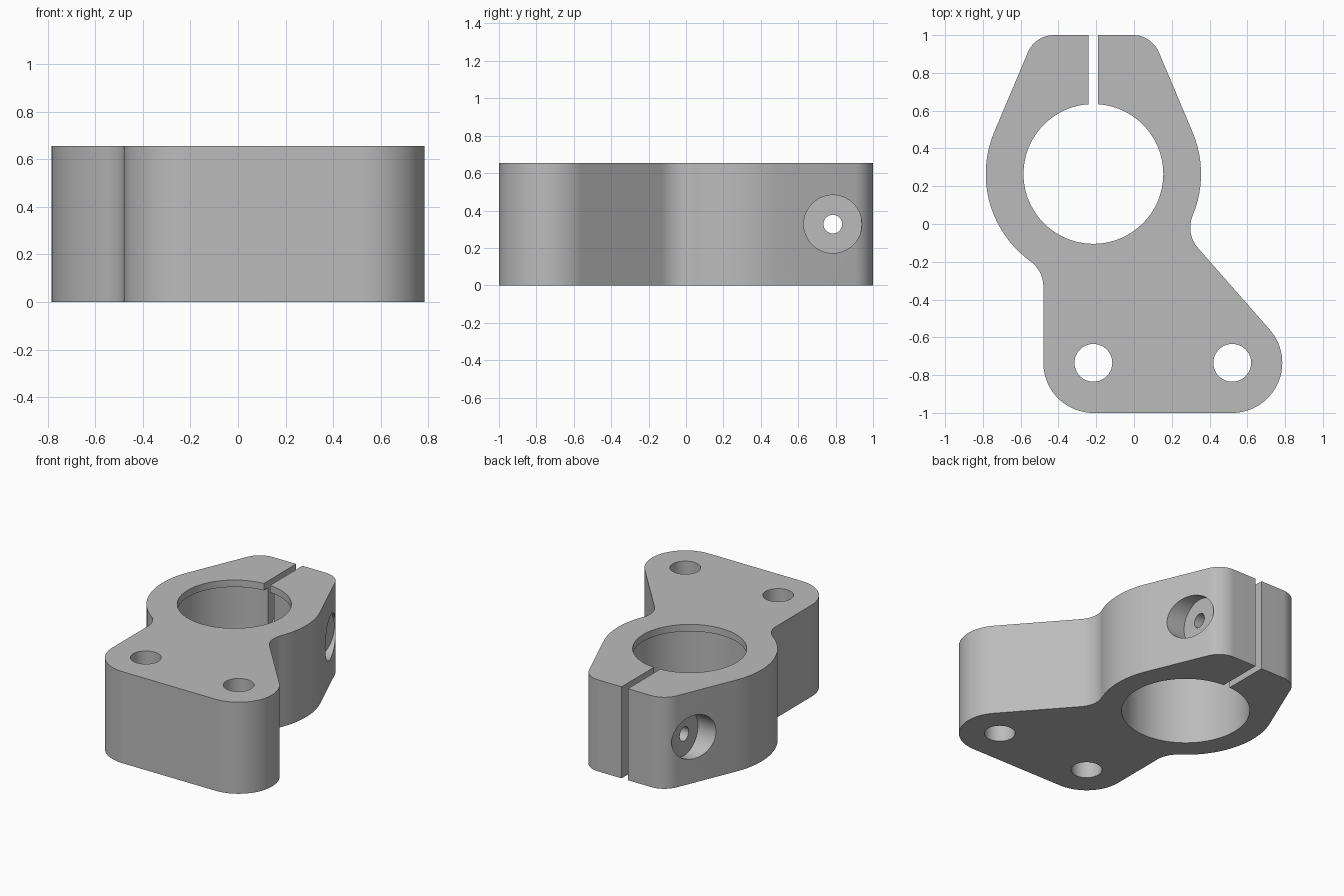
import bpy, bmesh
from math import radians, degrees, cos, sin, atan2, sqrt, pi
from mathutils import Vector, Matrix

cube = bpy.data.objects.get("Cube")
if cube:
    bpy.data.objects.remove(cube, do_unlink=True)

HEIGHT = 0.655
RING = Vector((-0.215, 0.265))      # centre of the clamp ring
RING_R = 0.57
LOBE_A = Vector((-0.215, -0.735))   # mounting hole centres
LOBE_B = Vector((0.52, -0.735))
LOBE_R = 0.265
FILLET = 0.165
CORNER_R = 0.15
EAR_Y = 0.785                       # clamp screw position
SIDE = 22.9                         # direction of the sloping ear sides
FLANK = 41.3                        # direction of the sloping base side

metal = bpy.data.materials.new("plain grey metal")
metal.use_nodes = True
grey = (0.5, 0.5, 0.5, 1)
metal.diffuse_color = grey
metal.node_tree.nodes["Principled BSDF"].inputs["Base Color"].default_value = grey


def unit(deg):
    return Vector((cos(radians(deg)), sin(radians(deg))))


def arc(centre, r, start, end):
    steps = max(4, int(abs(end - start) / 4))
    return [centre + r * unit(start + (end - start) * i / steps) for i in range(steps + 1)]


def fillet_centre(normal, offset, side):
    """Centre of a hollow fillet touching the ring and the line normal.p = offset."""
    d = offset + FILLET - normal.dot(RING)
    along = Vector((-normal.y, normal.x)) * side
    return RING + normal * d + along * sqrt((RING_R + FILLET) ** 2 - d * d)


def direction(v):
    return degrees(atan2(v.y, v.x))


def add_object(name, bm):
    mesh = bpy.data.meshes.new(name)
    bmesh.ops.recalc_face_normals(bm, faces=bm.faces)
    bm.to_mesh(mesh)
    bm.free()
    obj = bpy.data.objects.new(name, mesh)
    bpy.context.collection.objects.link(obj)
    mesh.materials.append(metal)
    return obj


# Outline of straight runs between tangent arcs
flank_n = unit(FLANK)
right_c = fillet_centre(flank_n, flank_n.dot(LOBE_B) + LOBE_R, -1)
left_n = Vector((-1, 0))
left_c = fillet_centre(left_n, LOBE_R - LOBE_A.x, 1)
right_a = direction(right_c - RING)
left_a = direction(left_c - RING) % 360
corner_y = 1 - CORNER_R
n = unit(SIDE)
corner_dx = (RING_R - CORNER_R - n.y * (corner_y - RING.y)) / n.x

outline = arc(LOBE_A, LOBE_R, 180, 270)
outline += arc(LOBE_B, LOBE_R, 270, 360 + FLANK)
outline += arc(right_c, FILLET, 180 + FLANK, 180 + right_a)
outline += arc(RING, RING_R, right_a, SIDE)
outline += arc(Vector((RING.x + corner_dx, corner_y)), CORNER_R, SIDE, 90)
outline += arc(Vector((RING.x - corner_dx, corner_y)), CORNER_R, 90, 180 - SIDE)
outline += arc(RING, RING_R, 180 - SIDE, left_a)
outline += arc(left_c, FILLET, left_a - 180, 0)

# Solid bracket body
bm = bmesh.new()
base = bm.faces.new([bm.verts.new((p.x, p.y, 0)) for p in outline])
top = bmesh.ops.extrude_face_region(bm, geom=[base])["geom"]
bmesh.ops.translate(bm, vec=(0, 0, HEIGHT),
                    verts=[v for v in top if isinstance(v, bmesh.types.BMVert)])
bmesh.ops.remove_doubles(bm, verts=bm.verts, dist=0.0005)
body = add_object("clamp_bracket", bm)


def cut(bm):
    cutter = add_object("cutter", bm)
    cutter.hide_render = True
    mod = body.modifiers.new("cut", 'BOOLEAN')
    mod.operation = 'DIFFERENCE'
    mod.solver = 'EXACT'
    mod.object = cutter
    bpy.context.view_layer.objects.active = body
    bpy.ops.object.modifier_apply(modifier=mod.name)
    bpy.data.objects.remove(cutter, do_unlink=True)


def drill(r, start, end, segments=64):
    start, end = Vector(start), Vector(end)
    axis = end - start
    turn = axis.to_track_quat('Z', 'Y').to_matrix().to_4x4()
    tool = bmesh.new()
    bmesh.ops.create_cone(tool, cap_ends=True, segments=segments, radius1=r, radius2=r,
                          depth=axis.length,
                          matrix=Matrix.Translation((start + end) / 2) @ turn)
    cut(tool)


# Main bore, with a narrower lip at the top
drill(0.37, (*RING, -0.1), (*RING, 1), 96)
drill(0.415, (*RING, -0.1), (*RING, HEIGHT - 0.05), 96)

# Mounting holes
for hole in (LOBE_A, LOBE_B):
    drill(0.1, (*hole, -0.1), (*hole, 1))

# Clamping slot
slot = bmesh.new()
bmesh.ops.create_cube(slot, size=1, matrix=Matrix.Translation((RING.x, 0.8, 0.4))
                      @ Matrix.Diagonal((0.05, 0.8, 1.4, 1)))
cut(slot)

# Screw hole across the ears, counterbored on both sides
mid = HEIGHT / 2
drill(0.05, (-1, EAR_Y, mid), (1, EAR_Y, mid), 32)
for side in (-1, 1):
    drill(0.155, (RING.x + side * 0.32, EAR_Y, mid), (RING.x + side, EAR_Y, mid))

# Smooth the curved walls, keep the rims crisp
bpy.ops.object.select_all(action='DESELECT')
body.select_set(True)
bpy.context.view_layer.objects.active = body
bpy.ops.object.shade_smooth_by_angle(angle=radians(30))
